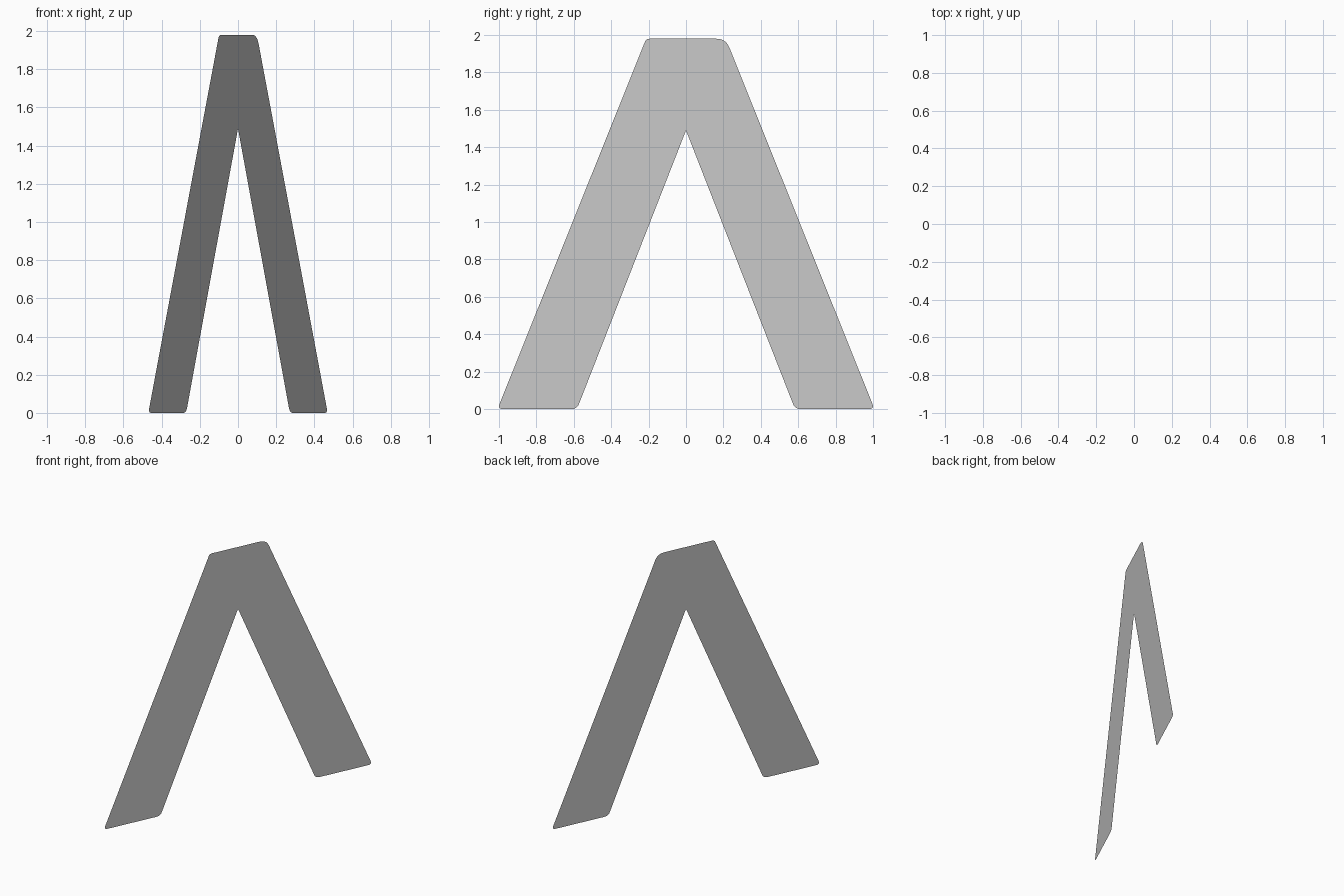
import bpy
import bmesh
from mathutils import Vector

if "Cube" in bpy.data.objects:
    bpy.data.objects.remove(bpy.data.objects["Cube"])

SLOPE = 0.466  # the flat sheet stands upright in the plane x = SLOPE * y

# Corners of the chevron outline: (y, z, rounding distance)
CORNERS = [
    (-1.008, 0.0, 0.03), (-0.583, 0.0, 0.03), (0.0, 1.49, 0.0),
    (0.583, 0.0, 0.03), (1.008, 0.0, 0.03),
    (0.213, 1.98, 0.05), (-0.213, 1.98, 0.018),
]


def rounded_outline(corners, steps=5):
    """Replace each corner with a short curve between its two edges."""
    points = []
    for i, (y, z, r) in enumerate(corners):
        c = Vector((y, z))
        if r == 0:
            points.append(c)
            continue
        before = Vector(corners[i - 1][:2])
        after = Vector(corners[(i + 1) % len(corners)][:2])
        a = c + (before - c).normalized() * r
        b = c + (after - c).normalized() * r
        for s in range(steps + 1):
            t = s / steps
            points.append(a * (1 - t) ** 2 + c * 2 * t * (1 - t) + b * t ** 2)
    return points


# Chevron sheet
bm = bmesh.new()
bm.faces.new([bm.verts.new((SLOPE * p.x, p.x, p.y)) for p in rounded_outline(CORNERS)])
bmesh.ops.triangulate(bm, faces=bm.faces[:])
mesh = bpy.data.meshes.new("chevron_sheet")
bm.to_mesh(mesh)
bm.free()
sheet = bpy.data.objects.new("chevron_sheet", mesh)
bpy.context.collection.objects.link(sheet)

# Plain grey
grey = bpy.data.materials.new("light_grey")
grey.diffuse_color = (0.6, 0.6, 0.6, 1)
grey.use_nodes = True
grey.node_tree.nodes["Principled BSDF"].inputs["Base Color"].default_value = grey.diffuse_color
mesh.materials.append(grey)
